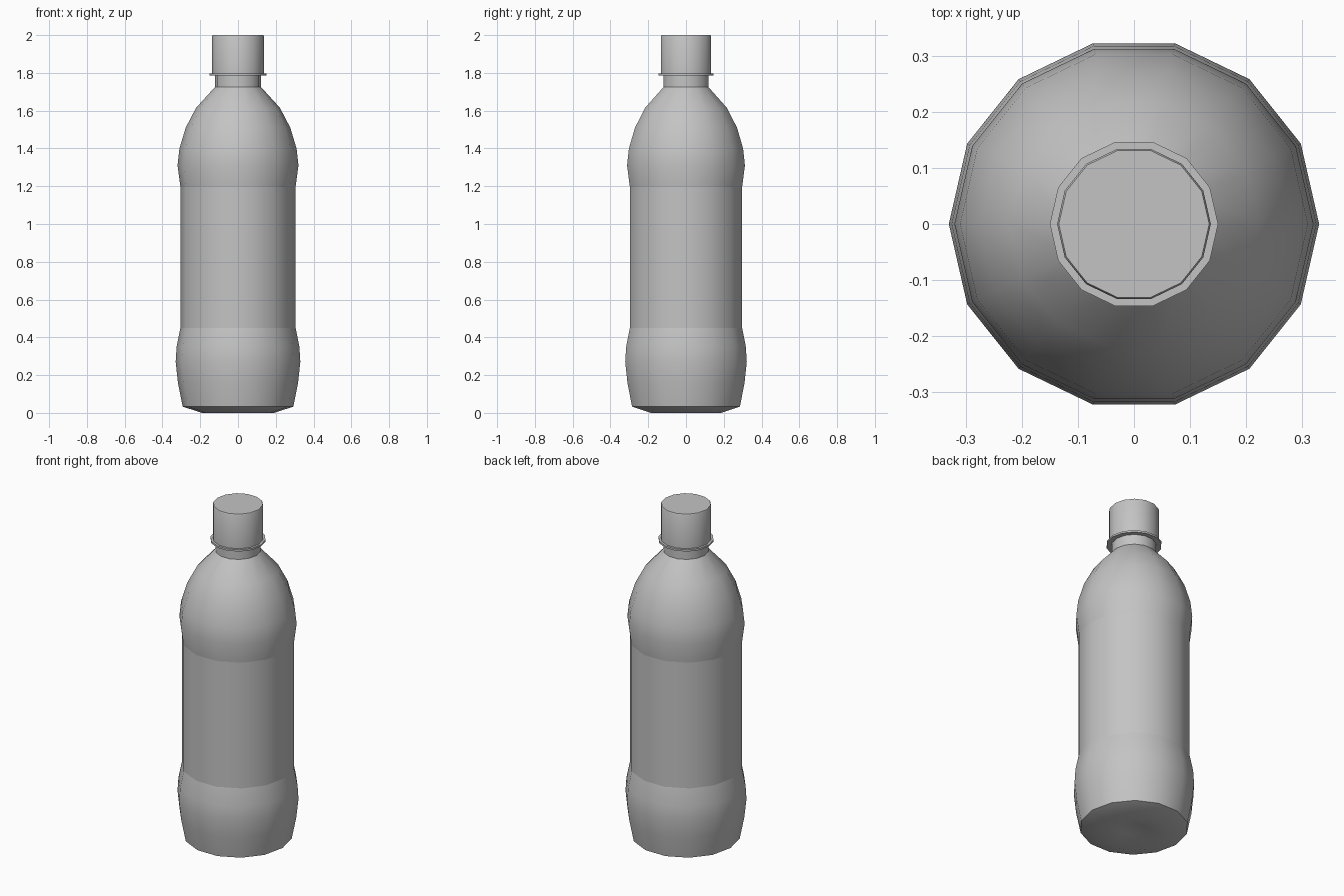
import bpy
import bmesh
import math

cube = bpy.data.objects.get("Cube")
if cube:
    bpy.data.objects.remove(cube, do_unlink=True)

SIDES = 14

# One plain grey for the whole bottle
grey = bpy.data.materials.new("light_grey")
grey.use_nodes = True
colour = (0.55, 0.55, 0.55, 1.0)
grey.diffuse_color = colour
grey.node_tree.nodes["Principled BSDF"].inputs["Base Color"].default_value = colour


def lathe(name, profile):
    """Turn a (radius, height) profile, listed bottom to top, around the z axis."""
    bm = bmesh.new()
    rings = []
    for r, z in profile:
        count = SIDES if r > 0 else 1
        rings.append([bm.verts.new((r * math.cos(math.tau * i / SIDES),
                                    r * math.sin(math.tau * i / SIDES), z))
                      for i in range(count)])
    for low, high in zip(rings, rings[1:]):
        for i in range(SIDES):
            j = (i + 1) % SIDES
            if len(low) == 1:
                bm.faces.new((low[0], high[j], high[i]))
            elif len(high) == 1:
                bm.faces.new((low[i], low[j], high[0]))
            else:
                bm.faces.new((low[i], low[j], high[j], high[i]))
    mesh = bpy.data.meshes.new(name)
    bm.to_mesh(mesh)
    bm.free()
    mesh.materials.append(grey)
    obj = bpy.data.objects.new(name, mesh)
    bpy.context.collection.objects.link(obj)
    bpy.ops.object.select_all(action='DESELECT')
    obj.select_set(True)
    bpy.context.view_layer.objects.active = obj
    bpy.ops.object.shade_smooth_by_angle(angle=math.radians(32))
    return obj


# Bulging base with a shallow hollow underneath
lathe("base", [(0, 0.025), (0.07, 0.02), (0.19, 0), (0.293, 0.033),
               (0.318, 0.16), (0.33, 0.27), (0.325, 0.35), (0.305, 0.45)])

# Straight label band
lathe("label", [(0.305, 0.45), (0.305, 1.197)])

# Domed shoulder
lathe("shoulder", [(0.305, 1.197), (0.32, 1.31), (0.31, 1.4), (0.277, 1.51),
                   (0.222, 1.615), (0.122, 1.725)])

# Neck and the thin collar under the cap
lathe("neck", [(0.122, 1.725), (0.122, 1.79)])
lathe("collar", [(0.12, 1.785), (0.15, 1.785), (0.15, 1.796), (0.12, 1.796)])

# Screw cap with a fine chamfer on its rim
lathe("cap", [(0.137, 1.796), (0.137, 1.994), (0.134, 2.0), (0, 2.0)])
